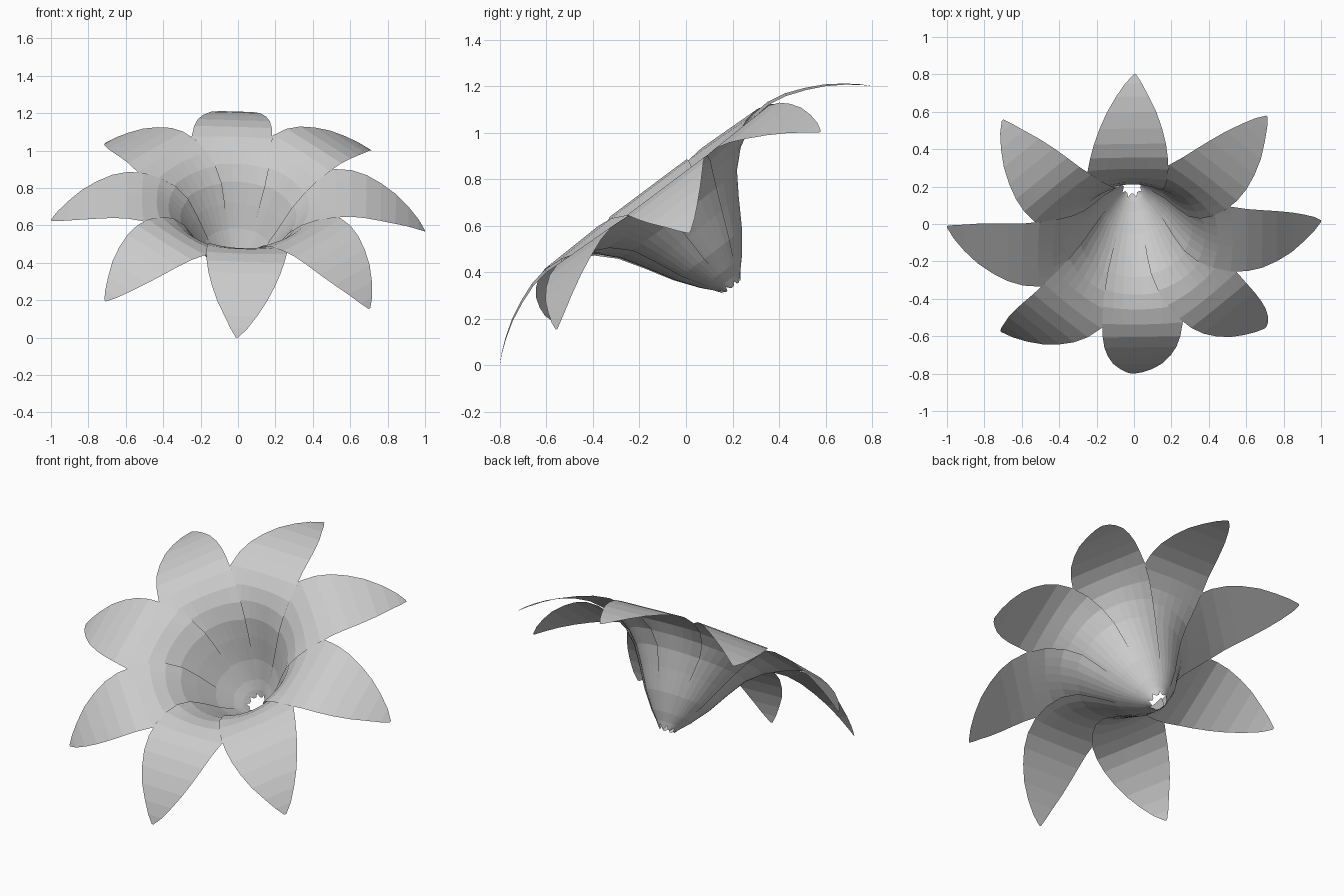
import bpy
import math
from mathutils import Matrix, Vector

cube = bpy.data.objects.get("Cube")
if cube:
    bpy.data.objects.remove(cube, do_unlink=True)

# Plain grey petal colour
grey = bpy.data.materials.new("petal_grey")
grey.use_nodes = True
color = (0.6, 0.6, 0.6, 1)
grey.diffuse_color = color
grey.node_tree.nodes["Principled BSDF"].inputs["Base Color"].default_value = color

# Petal rows from base to tip: radius, height, clockwise width, counter-clockwise width, wrap
ROWS = [
    (.045, -.33, .006, .008, 1), (.07, -.295, .032, .04, 1), (.11, -.25, .05, .07, 1),
    (.18, -.155, .08, .115, 1), (.25, -.035, .115, .165, 1), (.31, .06, .14, .205, 1),
    (.375, .13, .158, .235, .85), (.44, .175, .168, .255, .5), (.52, .202, .174, .258, .2),
    (.6, .208, .17, .245, .05), (.68, .193, .16, .225, 0), (.76, .163, .14, .195, 0),
    (.84, .124, .11, .155, 0), (.91, .078, .07, .105, 0), (.965, .034, .035, .055, 0),
    (1, 0, .005, .007, 0),
]
COLUMNS = 8

# Flower frame: tilted forward, leaning slightly to one side
axis_u = Vector((1, 0, -.04)).normalized()
axis_n = Vector((.03, -.6, .8)).normalized()
axis_v = axis_n.cross(axis_u).normalized()
axis_n = axis_u.cross(axis_v)
frame = Matrix((axis_u, axis_v, axis_n)).transposed().to_4x4()
frame.translation = (0, 0, .6)


def petal(name, angle):
    verts, faces = [], []
    for r, h, cw, ccw, wrap in ROWS:
        for i in range(COLUMNS + 1):
            t = i / COLUMNS
            s = -cw + (cw + ccw) * t
            # Cup the petal around the throat, clockwise edge tucked inside
            inset = wrap * (r - math.sqrt(max(r * r - s * s, 0)))
            lap = .06 * s * wrap
            verts.append((r - inset + lap, s, h))
    stride = COLUMNS + 1
    for j in range(len(ROWS) - 1):
        for i in range(COLUMNS):
            a = j * stride + i
            faces.append((a, a + stride, a + stride + 1, a + 1))
    mesh = bpy.data.meshes.new(name)
    mesh.from_pydata(verts, [], faces)
    mesh.transform(frame @ Matrix.Rotation(angle, 4, 'Z'))
    mesh.materials.append(grey)
    bpy.context.collection.objects.link(bpy.data.objects.new(name, mesh))


# Ring of eight overlapping petals
NAMES = ["left", "back_left", "back", "back_right", "right", "front_right", "front", "front_left"]
for k, side in enumerate(NAMES):
    petal(side + "_petal", math.radians(45 * k + 1))
